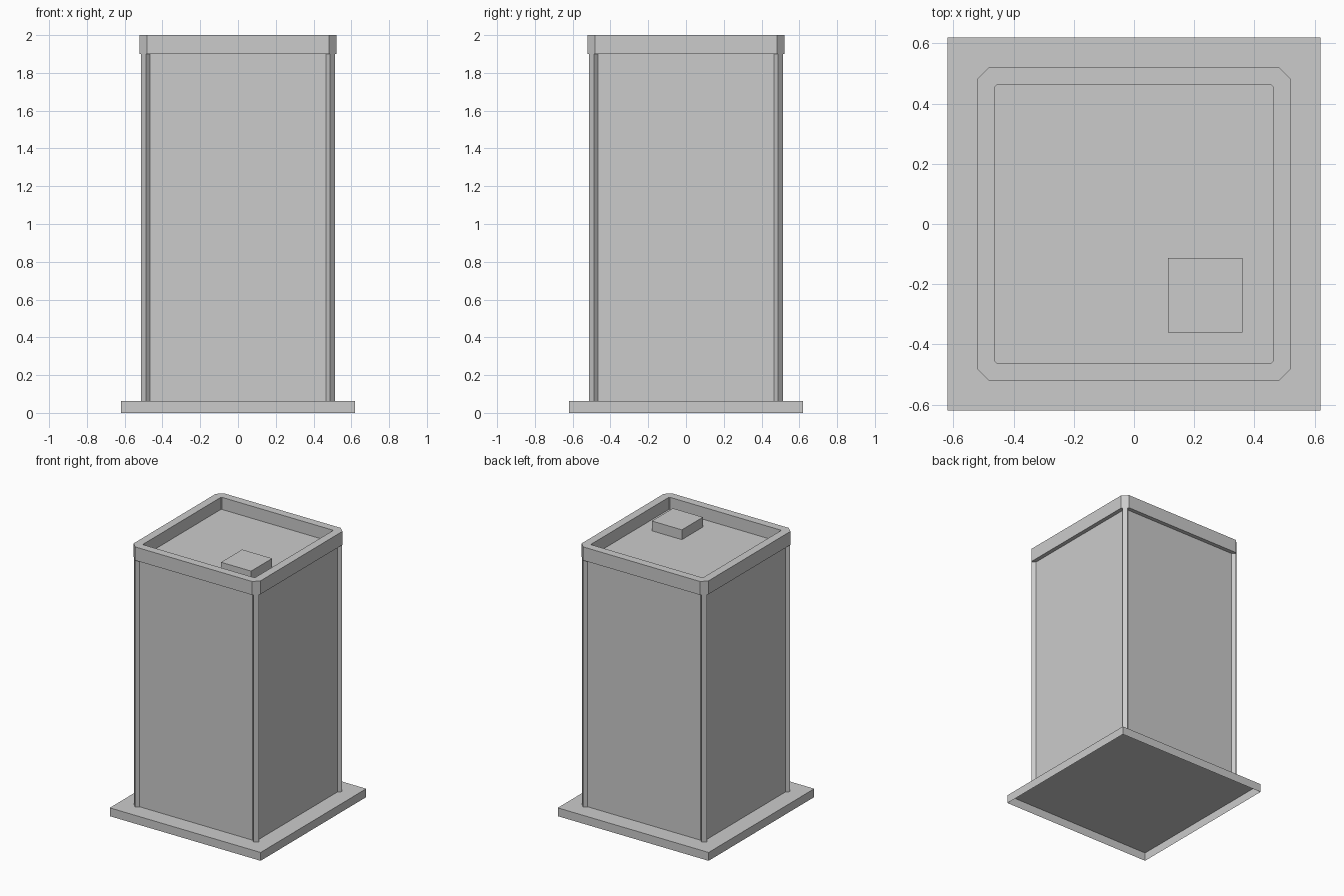
import bpy, bmesh
from math import pi, sqrt

if "Cube" in bpy.data.objects:
    bpy.data.objects.remove(bpy.data.objects["Cube"])


def finish(bm, name):
    bmesh.ops.recalc_face_normals(bm, faces=bm.faces[:])
    me = bpy.data.meshes.new(name)
    bm.to_mesh(me)
    bm.free()
    ob = bpy.data.objects.new(name, me)
    bpy.context.collection.objects.link(ob)
    return ob


def box(name, size, z0, z1, centre=(0, 0), turn=0, bottom=True):
    bm = bmesh.new()
    bmesh.ops.create_cube(bm, size=1)
    for v in bm.verts:
        v.co.x *= size[0]
        v.co.y *= size[1]
        v.co.z = z1 if v.co.z > 0 else z0
    bmesh.ops.recalc_face_normals(bm, faces=bm.faces[:])
    if not bottom:
        low = [f for f in bm.faces if all(v.co.z == z0 for v in f.verts)]
        bmesh.ops.delete(bm, geom=low, context='FACES_ONLY')
    ob = finish(bm, name)
    ob.location = (centre[0], centre[1], 0)
    ob.rotation_euler.z = turn
    return ob


def octagon(bm, half, cut, z):
    a, b = half, half - cut
    pts = [(a, -b), (a, b), (b, a), (-b, a), (-a, b), (-a, -b), (-b, -a), (b, -a)]
    return [bm.verts.new((x, y, z)) for x, y in pts]


# Base plate, hollow underneath
box("base_plate", (1.24, 1.24), 0, 0.062, bottom=False)

# Main body, its top is the recessed roof
box("body", (0.982, 0.982), 0.062, 1.91, bottom=False)

# Crossed diagonal panels whose ends show as corner posts
for i, turn in enumerate((pi / 4, -pi / 4)):
    box(f"corner_posts_{i + 1}", (sqrt(2), 0.037), 0.062, 1.905, turn=turn)

# Parapet ring with chamfered corners
bm = bmesh.new()
outer, wall, cut = 0.521, 0.06, 0.04
inner, inner_cut = outer - wall, cut - wall * (2 - sqrt(2))
loops = [octagon(bm, outer, cut, 1.9), octagon(bm, outer, cut, 2.0),
         octagon(bm, inner, inner_cut, 2.0), octagon(bm, inner, inner_cut, 1.9)]
for k in range(4):
    p, q = loops[k], loops[(k + 1) % 4]
    for i in range(8):
        j = (i + 1) % 8
        bm.faces.new((p[i], p[j], q[j], q[i]))
finish(bm, "parapet")

# Roof hatch
box("roof_hatch", (0.247, 0.247), 1.905, 1.983, centre=(0.236, -0.236))
